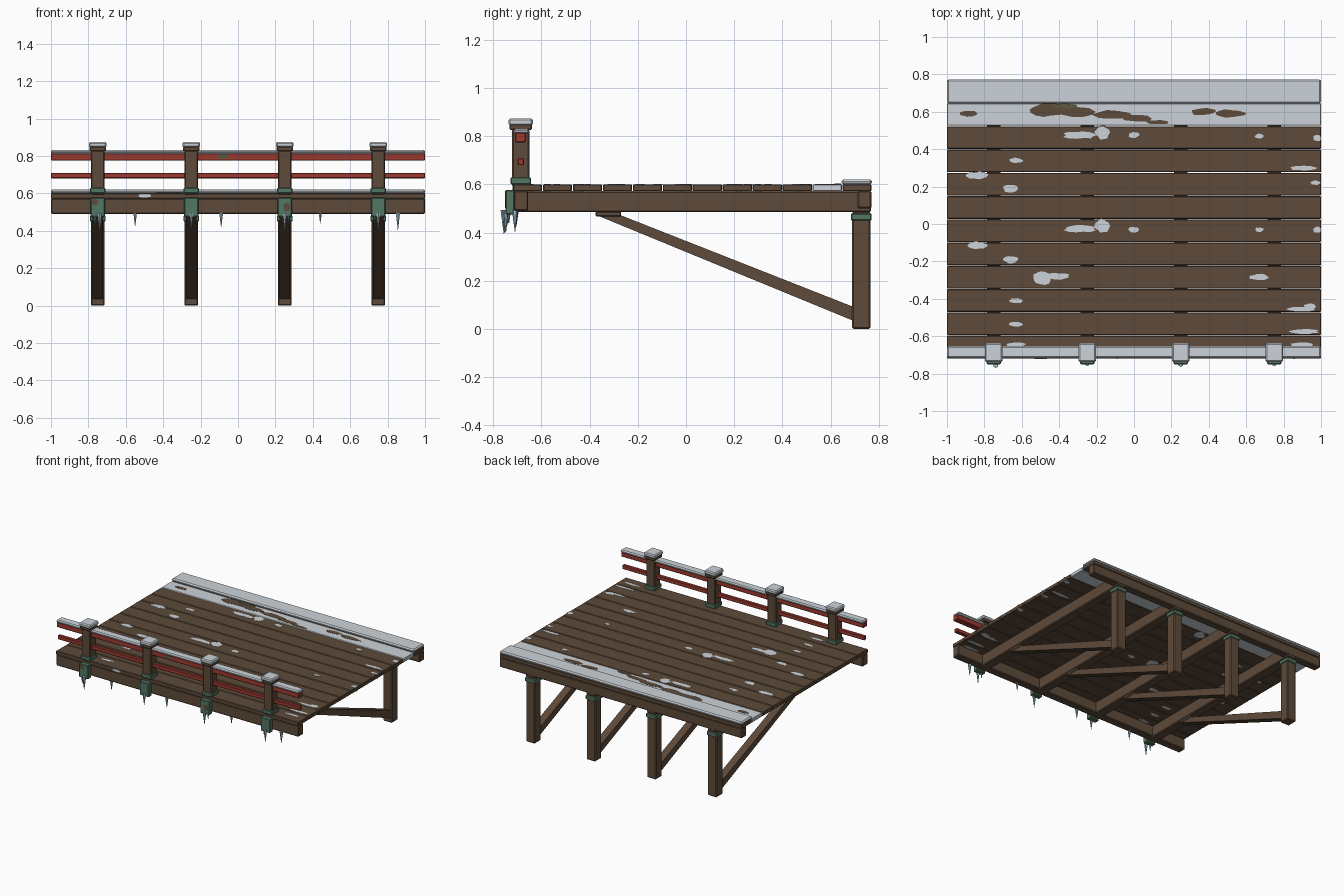
import bpy, bmesh, math, random
from mathutils import Vector

random.seed(4)


def mat(name, col):
    m = bpy.data.materials.new(name)
    m.diffuse_color = (*col, 1)
    return m


WOOD = mat("brown wood", (0.112, 0.070, 0.043))
RED = mat("red paint", (0.34, 0.042, 0.030))
SNOW = mat("snow", (0.60, 0.65, 0.69))
GREEN = mat("green metal", (0.085, 0.185, 0.125))
ICE = mat("ice", (0.34, 0.50, 0.60))
MOSS = mat("moss", (0.10, 0.10, 0.050))


def finish(name, bm, material):
    bmesh.ops.recalc_face_normals(bm, faces=bm.faces)
    me = bpy.data.meshes.new(name)
    bm.to_mesh(me)
    bm.free()
    me.materials.append(material)
    ob = bpy.data.objects.new(name, me)
    bpy.context.collection.objects.link(ob)
    return ob


def box(name, x, y, z, material, bevel=0.006):
    """Bevelled box from (min, max) pairs."""
    bm = bmesh.new()
    bmesh.ops.create_cube(bm, size=1)
    for v in bm.verts:
        v.co = Vector([(r[0] + r[1]) / 2 + c * (r[1] - r[0]) for c, r in zip(v.co, (x, y, z))])
    if bevel:
        bmesh.ops.bevel(bm, geom=bm.edges[:], offset=bevel, segments=1, affect='EDGES')
    return finish(name, bm, material)


def prism(name, pts, offset, material):
    """Extrude a flat outline of 3D points along an offset."""
    bm = bmesh.new()
    f = bm.faces.new([bm.verts.new(p) for p in pts])
    ext = bmesh.ops.extrude_face_region(bm, geom=[f])
    bmesh.ops.translate(bm, vec=offset, verts=[g for g in ext["geom"] if isinstance(g, bmesh.types.BMVert)])
    return finish(name, bm, material)


def blob(cx, cy, rx, ry, n=14):
    """Irregular round outline."""
    out = []
    for i in range(n):
        a = 2 * math.pi * i / n
        k = random.uniform(0.8, 1.1)
        out.append((cx + rx * k * math.cos(a), cy + ry * k * math.sin(a)))
    return out


def patch(name, cx, cy, rx, ry, z, material, h=0.003):
    pts = [(max(-1, min(1, x)), max(-0.72, min(0.77, y)), z) for x, y in blob(cx, cy, rx, ry)]
    prism(name, pts, (0, 0, h), material)


XS = (-0.75, -0.25, 0.25, 0.75)
PITCH = 0.1244

# Deck planks, the second from the back is covered in frost
for i in range(12):
    y0 = -0.72 + i * PITCH
    box("deck_plank", (-1, 1), (y0 + 0.0015, min(y0 + PITCH - 0.0015, 0.77)), (0.572, 0.601),
        SNOW if i == 10 else WOOD, 0.004)

# Long beams at front and back
box("front_beam", (-1, 1), (-0.715, -0.655), (0.49, 0.574), WOOD)
box("back_beam", (-1, 1), (0.712, 0.77), (0.50, 0.574), WOOD)

for x in XS:
    # Joist, leg, collar and diagonal brace
    box("joist", (x - 0.036, x + 0.036), (-0.714, 0.769), (0.485, 0.573), WOOD)
    box("back_leg", (x - 0.037, x + 0.037), (0.69, 0.765), (0, 0.487), WOOD)
    box("leg_collar", (x - 0.042, x + 0.042), (0.685, 0.77), (0.45, 0.48), GREEN, 0.004)
    prism("brace", [(x - 0.028, y, z) for y, z in
                    ((-0.37, 0.472), (-0.27, 0.472), (0.70, 0.09), (0.70, 0.032))], (0.056, 0, 0), WOOD)
    box("brace_plate", (x - 0.032, x + 0.032), (-0.375, -0.27), (0.468, 0.487), WOOD, 0.003)
    # Railing post with metal foot, bracket and snowy cap
    box("rail_post", (x - 0.036, x + 0.036), (-0.722, -0.65), (0.59, 0.83), WOOD)
    box("post_foot", (x - 0.041, x + 0.041), (-0.728, -0.643), (0.60, 0.63), GREEN, 0.004)
    box("post_bracket", (x - 0.038, x + 0.038), (-0.75, -0.713), (0.475, 0.577), GREEN, 0.004)
    box("post_cap", (x - 0.043, x + 0.043), (-0.732, -0.64), (0.826, 0.85), WOOD, 0.004)
    box("cap_snow", (x - 0.047, x + 0.047), (-0.737, -0.636), (0.845, 0.874), SNOW, 0.007)

# Red rails and the snow lying on the upper one
box("upper_rail", (-1, 1), (-0.71, -0.665), (0.775, 0.815), RED, 0.004)
box("lower_rail", (-1, 1), (-0.70, -0.673), (0.68, 0.71), RED, 0.004)
box("rail_snow", (-1, 1), (-0.716, -0.652), (0.811, 0.831), SNOW, 0.007)

# Snow bank along the back edge
box("snow_bank", (-1, 1), (0.645, 0.772), (0.599, 0.621), SNOW, 0.008)

# Bare wood and moss showing through the frosted plank
for cx, cy, rx, ry in ((-0.88, 0.59, 0.05, 0.018), (-0.46, 0.61, 0.10, 0.036), (-0.30, 0.60, 0.10, 0.028),
                       (-0.12, 0.585, 0.11, 0.024), (0.02, 0.565, 0.08, 0.02), (0.13, 0.545, 0.06, 0.012),
                       (0.37, 0.60, 0.07, 0.02), (0.51, 0.59, 0.09, 0.022)):
    patch("bare_patch", cx, cy, rx, ry, 0.5995, WOOD)
patch("moss_patch", -0.37, 0.63, 0.07, 0.014, 0.6005, MOSS)

# Scattered snow patches on the planks, above and below
for cx, cy, rx, ry in ((-0.17, 0.49, 0.04, 0.038), (-0.29, 0.475, 0.09, 0.02), (0, 0.475, 0.03, 0.016),
                       (0.67, 0.47, 0.025, 0.013), (0.98, 0.46, 0.025, 0.017), (-0.63, 0.34, 0.038, 0.015),
                       (-0.84, 0.26, 0.06, 0.02), (-0.66, 0.19, 0.045, 0.02), (0.90, 0.30, 0.075, 0.014),
                       (0.97, 0.22, 0.03, 0.012), (-0.17, -0.01, 0.04, 0.038), (-0.29, -0.025, 0.09, 0.02),
                       (0, -0.03, 0.03, 0.016), (0.67, -0.03, 0.025, 0.012), (0.98, -0.03, 0.025, 0.017),
                       (-0.84, -0.115, 0.06, 0.02), (-0.66, -0.19, 0.045, 0.02), (-0.49, -0.287, 0.055, 0.037),
                       (-0.41, -0.28, 0.07, 0.018), (0.67, -0.285, 0.05, 0.018), (-0.63, -0.41, 0.038, 0.014),
                       (0.89, -0.455, 0.08, 0.014), (0.94, -0.44, 0.035, 0.016), (-0.63, -0.535, 0.038, 0.014),
                       (0.91, -0.575, 0.08, 0.014), (-0.63, -0.645, 0.05, 0.012), (0.90, -0.645, 0.07, 0.012)):
    patch("snow_patch", cx, cy, rx, ry, 0.5995, SNOW)
    patch("snow_patch_under", cx, cy, rx, ry, 0.5705, SNOW)

# Small marks on the front faces: plank snow, rail moss, worn brackets
for name, cx, cz, rx, rz, y, m in (("edge_snow", -0.50, 0.588, 0.035, 0.011, -0.721, SNOW),
                                   ("rail_moss", -0.08, 0.797, 0.03, 0.014, -0.711, MOSS),
                                   ("bracket_wear", -0.765, 0.555, 0.018, 0.018, -0.751, WOOD),
                                   ("bracket_wear", 0.26, 0.525, 0.02, 0.025, -0.751, WOOD)):
    prism(name, [(x, y, z) for x, z in blob(cx, cz, rx, rz)], (0, 0.004, 0), m)

# Icicles: x, y, tip height, top radius
for x, y, tip, r in ((-0.74, -0.756, 0.395, 0.014), (-0.765, -0.742, 0.43, 0.010), (-0.55, -0.705, 0.425, 0.011),
                     (-0.25, -0.748, 0.41, 0.012), (-0.09, -0.71, 0.42, 0.012), (0.25, -0.752, 0.40, 0.013),
                     (0.27, -0.738, 0.44, 0.009), (0.44, -0.705, 0.44, 0.010), (0.75, -0.748, 0.40, 0.012),
                     (0.73, -0.735, 0.44, 0.009), (0.855, -0.71, 0.405, 0.013)):
    bm = bmesh.new()
    bmesh.ops.create_cone(bm, cap_ends=True, segments=6, radius1=0.001, radius2=r, depth=0.495 - tip)
    bmesh.ops.translate(bm, vec=(x, y, (0.495 + tip) / 2), verts=bm.verts)
    finish("icicle", bm, ICE)
